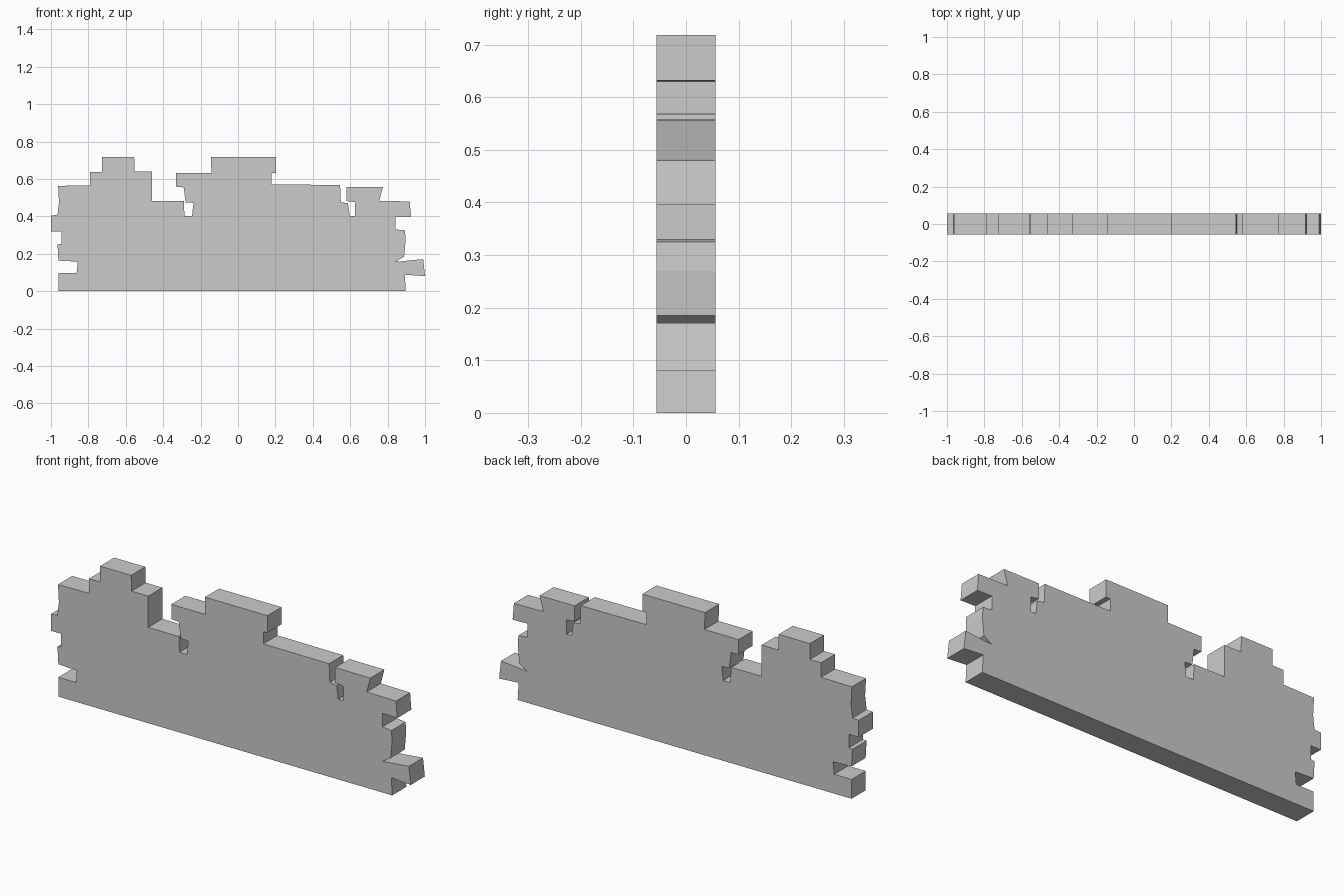
import bpy
import bmesh

HALF_DEPTH = 0.056

# Ragged left end, from the ground up
left_end = [
    (-.96, 0), (-.96, .097), (-.863, .097), (-.857, .158), (-.96, .163),
    (-.965, .25), (-.945, .252), (-.945, .32), (-1, .32), (-1, .405),
    (-.965, .407), (-.957, .475), (-.962, .563)]

# Stepped top with two narrow notches, left to right
top_left = [
    (-.79, .565), (-.79, .638), (-.728, .638), (-.728, .718), (-.555, .718),
    (-.553, .639), (-.46, .639), (-.46, .482), (-.29, .481), (-.286, .403),
    (-.246, .403), (-.238, .472), (-.28, .475), (-.29, .555), (-.33, .557),
    (-.332, .632)]
top_right = [
    (-.142, .632), (-.145, .718), (.203, .718), (.203, .632), (.18, .63),
    (.18, .57), (.546, .568), (.55, .475), (.588, .47), (.597, .403),
    (.625, .403), (.625, .475), (.58, .482), (.58, .558), (.775, .557),
    (.755, .482)]

# Ragged right end, down to the ground
right_end = [
    (.918, .48), (.925, .396), (.843, .398), (.843, .33), (.893, .325),
    (.896, .27), (.888, .185), (.843, .157), (.99, .171), (1, .08),
    (.892, .088), (.897, 0)]


def extruded_slab(name, outline, half_depth):
    """Fill an x-z outline and extrude it through y."""
    bm = bmesh.new()
    face = bm.faces.new([bm.verts.new((x, -half_depth, z)) for x, z in outline])
    result = bmesh.ops.extrude_face_region(bm, geom=[face], use_keep_orig=True)
    moved = [g for g in result["geom"] if isinstance(g, bmesh.types.BMVert)]
    bmesh.ops.translate(bm, verts=moved, vec=(0, 2 * half_depth, 0))
    bmesh.ops.recalc_face_normals(bm, faces=bm.faces)
    mesh = bpy.data.meshes.new(name)
    bm.to_mesh(mesh)
    bm.free()
    obj = bpy.data.objects.new(name, mesh)
    bpy.context.collection.objects.link(obj)
    return obj


# Broken wall section
extruded_slab("ruined_wall", left_end + top_left + top_right + right_end, HALF_DEPTH)
